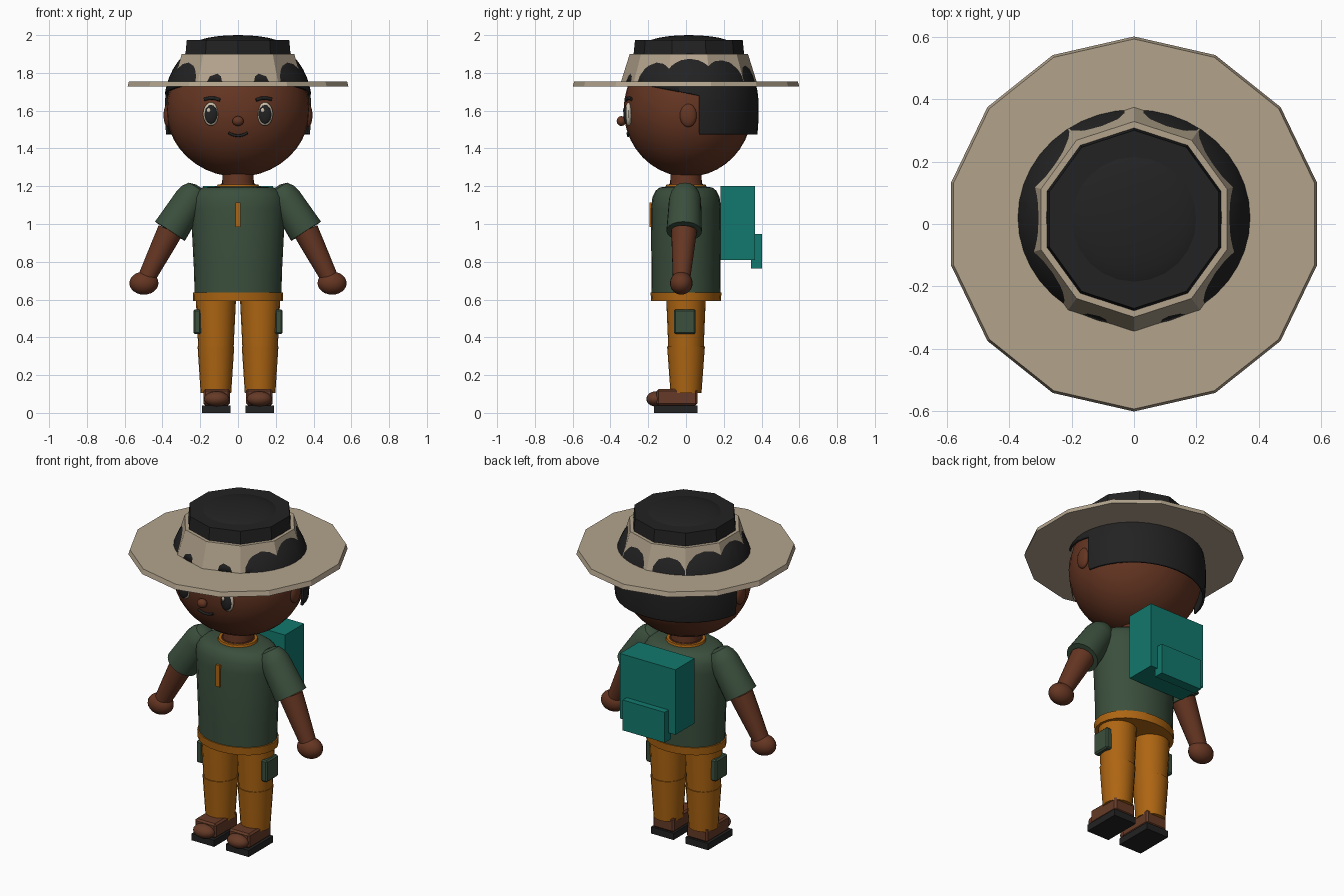
import bpy, bmesh, math
from mathutils import Vector, Matrix

cube = bpy.data.objects.get("Cube")
if cube:
    bpy.data.objects.remove(cube, do_unlink=True)


def material(name, r, g, b):
    m = bpy.data.materials.new(name)
    m.use_nodes = True
    m.diffuse_color = (r, g, b, 1)
    bsdf = m.node_tree.nodes["Principled BSDF"]
    bsdf.inputs["Base Color"].default_value = (r, g, b, 1)
    bsdf.inputs["Roughness"].default_value = 0.8
    return m


SKIN = material("brown_skin", .13, .036, .016)
LEATHER = material("brown_leather", .13, .042, .02)
BLACK = material("soft_black", .016, .016, .016)
TAN = material("hat_tan", .45, .37, .265)
GREEN = material("shirt_green", .043, .078, .046)
ORANGE = material("trouser_orange", .42, .13, .006)
TEAL = material("pack_teal", .006, .19, .155)
CREAM = material("eye_cream", .6, .52, .4)


def finish(name, bm, mat, smooth=True):
    bmesh.ops.recalc_face_normals(bm, faces=bm.faces)
    me = bpy.data.meshes.new(name)
    bm.to_mesh(me)
    bm.free()
    me.materials.append(mat)
    for p in me.polygons:
        p.use_smooth = smooth
    if smooth:
        me.set_sharp_from_angle(angle=math.radians(35))
    ob = bpy.data.objects.new(name, me)
    bpy.context.collection.objects.link(ob)
    return ob


def loft(name, rings, mat, n=24, matrix=None, smooth=True):
    """Closed stack of elliptical rings given as (height, x radius, y radius)."""
    bm = bmesh.new()
    loops = []
    for z, rx, ry in rings:
        angles = [math.pi / 2 + math.tau * i / n for i in range(n)]
        loops.append([bm.verts.new((rx * math.cos(a), ry * math.sin(a), z)) for a in angles])
    for low, high in zip(loops, loops[1:]):
        for i in range(n):
            j = (i + 1) % n
            bm.faces.new((low[i], low[j], high[j], high[i]))
    bm.faces.new(loops[0])
    bm.faces.new(loops[-1])
    if matrix:
        bm.transform(matrix)
    return finish(name, bm, mat, smooth)


def along(start, end):
    """Frame whose z axis runs from start to end."""
    d = Vector(end) - Vector(start)
    return Matrix.Translation(start) @ d.to_track_quat('Z', 'Y').to_matrix().to_4x4()


def ball(name, center, radii, mat, u=20, v=12):
    bm = bmesh.new()
    bmesh.ops.create_uvsphere(bm, u_segments=u, v_segments=v, radius=1)
    bm.transform(Matrix.Translation(center) @ Matrix.Diagonal((*radii, 1)))
    return finish(name, bm, mat)


def box(name, low, high, mat, bevel=0):
    low, high = Vector(low), Vector(high)
    bm = bmesh.new()
    bmesh.ops.create_cube(bm, size=1)
    bm.transform(Matrix.Translation((low + high) / 2) @ Matrix.Diagonal((*(high - low), 1)))
    ob = finish(name, bm, mat, False)
    if bevel:
        mod = ob.modifiers.new("soft_edges", 'BEVEL')
        mod.width = bevel
    return ob


def stroke(name, points, radius, mat):
    cu = bpy.data.curves.new(name, 'CURVE')
    cu.dimensions = '3D'
    cu.bevel_depth = radius
    cu.bevel_resolution = 2
    cu.use_fill_caps = True
    sp = cu.splines.new('POLY')
    sp.points.add(len(points) - 1)
    for p, co in zip(sp.points, points):
        p.co = (*co, 1)
    cu.materials.append(mat)
    ob = bpy.data.objects.new(name, cu)
    bpy.context.collection.objects.link(ob)


# Head
HEAD, HEAD_R = Vector((0, .01, 1.605)), Vector((.38, .34, .355))
ball("head", HEAD, HEAD_R, SKIN, 32, 20)


def on_face(x, z, lift=0):
    k = 1 - (x / HEAD_R.x) ** 2 - ((z - HEAD.z) / HEAD_R.z) ** 2
    return (x, HEAD.y - HEAD_R.y * math.sqrt(k) - lift, z)


# Hair: rounded cap cut open around the face, with a straight nape
bm = bmesh.new()
bmesh.ops.create_uvsphere(bm, u_segments=40, v_segments=28, radius=1)
for v in bm.verts:
    t, side = abs(v.co.z), Vector((v.co.x, v.co.y)).normalized()
    r = max(0, 1 - t ** 2.2) ** (1 / 2.2)
    v.co = (.392 * r * side.x, .02 + .365 * r * side.y,
            1.615 + v.co.z * (.385 if v.co.z > 0 else .6))
for co, no in (((0, 0, 1.475), (0, 0, 1)), ((0, .07, 0), (0, 1, 0)), ((0, .07, 1.68), (0, .192, 1))):
    bmesh.ops.bisect_plane(bm, geom=bm.verts[:] + bm.edges[:] + bm.faces[:], plane_co=co, plane_no=no)
gone = []
for f in bm.faces:
    c = f.calc_center_median()
    if c.z < 1.475 or (c.y < .07 and c.z < 1.68 - .192 * (c.y - .07)):
        gone.append(f)
bmesh.ops.delete(bm, geom=gone, context='FACES')
hair = finish("hair", bm, BLACK)
solid = hair.modifiers.new("thickness", 'SOLIDIFY')
solid.thickness = .012

# Face
ball("nose", (0, -.342, 1.545), (.03, .025, .026), SKIN)
stroke("mouth", [on_face(x / 100, 1.467 + 9 * (x / 100) ** 2 * .7, .002)
                 for x in (-5, -4, -2, 0, 2, 4, 5)], .007, BLACK)
for s, side in ((1, "left"), (-1, "right")):
    x = s * .143
    ey = on_face(x, 1.582)[1]
    ball(side + "_eye", (x, ey, 1.582), (.042, .02, .062), CREAM)
    ball(side + "_pupil", (x, ey - .012, 1.58), (.034, .015, .05), BLACK)
    ball(side + "_glint", (x - .012, ey - .025, 1.602), (.01, .005, .013), CREAM, 12, 8)
    stroke(side + "_brow", [on_face(s * a, z, .002) for a, z in
                            ((.095, 1.656), (.12, 1.665), (.15, 1.667), (.178, 1.66))], .009, BLACK)
    ball(side + "_ear", (s * .372, .012, 1.575), (.022, .045, .062), SKIN)

# Hat
crown_place = Matrix.Translation((0, .015, 0))
loft("hat_brim", [(1.727, .6, .6), (1.755, .592, .592)], TAN, 14, smooth=False)
loft("hat_crown", [(1.75, .36, .36), (1.9, .313, .313)], TAN, 10, crown_place, False)
loft("hat_band", [(1.895, .293, .293), (1.975, .285, .285)], BLACK, 10, crown_place, False)
ball("hat_dome", (0, .015, 1.95), (.23, .23, .05), BLACK, 24, 12)

# Torso
loft("neck", [(1.14, .088, .088), (1.3, .08, .08)], SKIN)
loft("shirt", [(.63, .23, .182), (.75, .233, .183), (1.08, .25, .186), (1.14, .248, .178),
               (1.175, .225, .162), (1.193, .19, .14), (1.198, .11, .105)], GREEN)
loft("collar", [(1.185, .115, .11), (1.21, .108, .104)], ORANGE)
loft("neck_base", [(1.2, .098, .095), (1.214, .09, .088)], SKIN)
loft("shirt_hem", [(.592, .237, .184), (.638, .238, .188)], ORANGE)
box("placket", (-.013, -.194, .985), (.013, -.17, 1.115), ORANGE)

# Arms
for s, side in ((1, "left"), (-1, "right")):
    shoulder, cuff = (s * .252, -.005, 1.13), (s * .36, -.01, .962)
    hand = (s * .498, -.025, .687)
    loft(side + "_sleeve", [(-.082, .02, .02), (-.07, .055, .055), (-.04, .075, .075), (0, .085, .085),
                            (.2, .094, .094)], GREEN, 20, along(shoulder, cuff))
    loft(side + "_arm", [(0, .068, .068), (.11, .06, .06), (.31, .044, .044)], SKIN, 20,
         along(cuff, hand))
    ball(side + "_hand", hand, (.077, .06, .061), SKIN)

# Legs
for s, side in ((1, "left"), (-1, "right")):
    place = Matrix.Translation((s * .117, 0, 0))
    loft(side + "_thigh", [(.35, .094, .094), (.615, .107, .105)], ORANGE, 20, place)
    loft(side + "_shin", [(.105, .081, .082), (.352, .097, .1)], ORANGE, 20, place)
    xs = sorted((s * .195, s * .236))
    box(side + "_leg_pocket", (xs[0], -.063, .417), (xs[1], .05, .548), GREEN, .008)
    box(side + "_sole", (s * .115 - .075, -.17, 0), (s * .115 + .075, .062, .04), BLACK)
    box(side + "_shoe", (s * .113 - .07, -.155, .04), (s * .113 + .07, .06, .127), LEATHER, .01)
    ball(side + "_toe_cap", (s * .113, -.16, .074), (.066, .05, .04), LEATHER)

# Backpack
box("backpack", (-.185, .183, .81), (.185, .365, 1.202), TEAL)
box("backpack_pocket", (-.14, .345, .765), (.14, .403, .948), TEAL)
